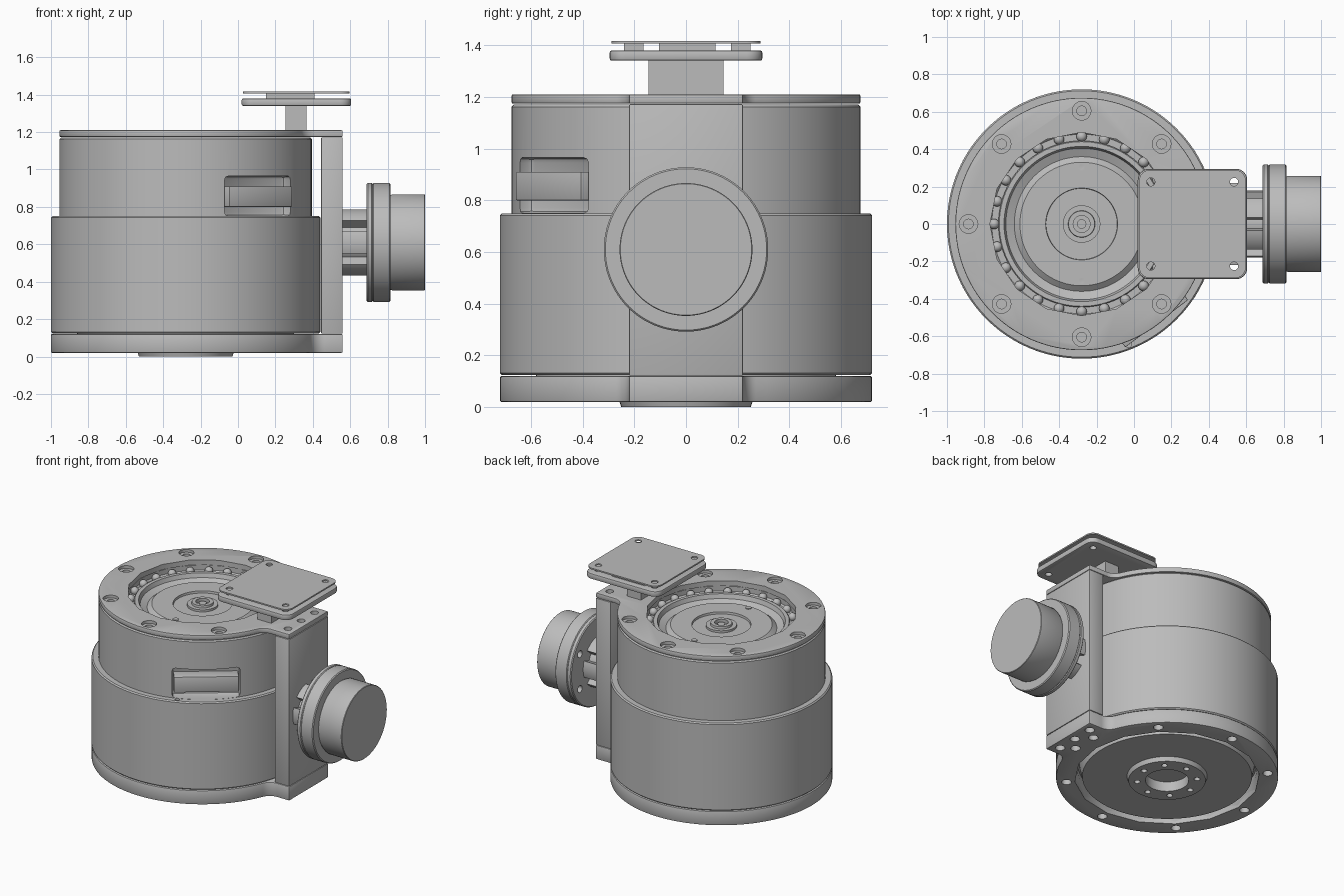
import bpy, bmesh
from math import sin, cos, pi, sqrt, radians, atan2
from mathutils import Matrix, Vector

cube = bpy.data.objects.get("Cube")
if cube:
    bpy.data.objects.remove(cube, do_unlink=True)

CX = -0.28          # axis of the round housing
KZ = 0.61           # height of the side knob axis
grey = bpy.data.materials.new("satin_grey")
grey.use_nodes = True
grey.diffuse_color = (0.5, 0.5, 0.5, 1)
grey.node_tree.nodes["Principled BSDF"].inputs["Base Color"].default_value = (0.5, 0.5, 0.5, 1)
TO_X = Matrix.Translation((0, 0, KZ)) @ Matrix.Rotation(pi / 2, 4, 'Y')
AXIS = Matrix.Translation((CX, 0, 0))


def finish(name, bm, matrix=Matrix()):
    bmesh.ops.remove_doubles(bm, verts=bm.verts, dist=1e-5)
    bmesh.ops.transform(bm, matrix=matrix, verts=bm.verts)
    bmesh.ops.recalc_face_normals(bm, faces=bm.faces)
    mesh = bpy.data.meshes.new(name)
    bm.to_mesh(mesh)
    bm.free()
    mesh.materials.append(grey)
    ob = bpy.data.objects.new(name, mesh)
    bpy.context.collection.objects.link(ob)
    return ob


def lathe(name, profile, matrix=AXIS, steps=96):
    bm = bmesh.new()
    vs = [bm.verts.new((r, 0, z)) for r, z in profile]
    es = [bm.edges.new(p) for p in zip(vs, vs[1:])]
    bmesh.ops.spin(bm, geom=vs + es, cent=(0, 0, 0), axis=(0, 0, 1),
                   angle=2 * pi, steps=steps)
    return finish(name, bm, matrix)


def prism(name, points, z0, z1, matrix=Matrix()):
    bm = bmesh.new()
    face = bm.faces.new([bm.verts.new((x, y, z0)) for x, y in points])
    up = bmesh.ops.extrude_face_region(bm, geom=[face])["geom"]
    bmesh.ops.translate(bm, vec=(0, 0, z1 - z0),
                        verts=[v for v in up if isinstance(v, bmesh.types.BMVert)])
    return finish(name, bm, matrix)


def box(name, lo, hi, matrix=Matrix()):
    (a, b, c), (d, e, f) = lo, hi
    return prism(name, [(a, b), (d, b), (d, e), (a, e)], c, f, matrix)


def arc(x, y, r, a0, a1, n):
    return [(x + r * cos(a0 + (a1 - a0) * i / n), y + r * sin(a0 + (a1 - a0) * i / n))
            for i in range(n + 1)]


def rounded(x0, x1, y0, y1, r):
    corners = [(x1 - r, y1 - r), (x0 + r, y1 - r), (x0 + r, y0 + r), (x1 - r, y0 + r)]
    return [p for k, c in enumerate(corners)
            for p in arc(*c, r, k * pi / 2, (k + 1) * pi / 2, 8)]


def keyhole(R, half=0.22, f=0.08, x_end=0.56):
    # disc blended by fillets into a straight tab
    fx, fy = sqrt((R + f) ** 2 - (half + f) ** 2), half + f
    a = atan2(fy, fx)
    top = arc(CX + fx, fy, f, -pi / 2, a - pi, 8)
    low = [(x, -y) for x, y in reversed(top)]
    return [(x_end, half)] + top[:-1] + arc(CX, 0, R, a, 2 * pi - a, 90) + low[1:] + [(x_end, -half)]


def pins(name, spots, profile_of, matrix=Matrix(), steps=16):
    # many small turned pieces in one mesh
    bm = bmesh.new()
    for x, y in spots:
        vs = [bm.verts.new((x + r, y, z)) for r, z in profile_of]
        es = [bm.edges.new(p) for p in zip(vs, vs[1:])]
        bmesh.ops.spin(bm, geom=vs + es, cent=(x, y, 0), axis=(0, 0, 1),
                       angle=2 * pi, steps=steps)
    return finish(name, bm, matrix)


def ring(n, r, x=0, skip=()):
    return [(x + r * cos(2 * pi * i / n), r * sin(2 * pi * i / n))
            for i in range(n) if i not in skip]


def apply(ob, mod):
    bpy.context.view_layer.objects.active = ob
    bpy.ops.object.modifier_apply(modifier=mod.name)


def bevel(ob, width):
    mod = ob.modifiers.new("edge", 'BEVEL')
    mod.width, mod.segments, mod.limit_method = width, 2, 'ANGLE'
    mod.angle_limit = radians(40)
    apply(ob, mod)


def cut(ob, *cutters):
    for c in cutters:
        c.hide_render = True
        mod = ob.modifiers.new("cut", 'BOOLEAN')
        mod.operation, mod.solver, mod.object = 'DIFFERENCE', 'EXACT', c
        apply(ob, mod)
        bpy.data.objects.remove(c, do_unlink=True)


def drill(spots, r, z0, z1, matrix=Matrix()):
    return pins("drill", spots, [(0, z0), (r, z0), (r, z1), (0, z1)], matrix)


tab_holes = [(0.5, y) for y in (-0.15, 0, 0.15)]

# Round housing with a narrower upper drum
housing = lathe("housing", [(0, 0.124), (0.712, 0.124), (0.72, 0.132), (0.72, 0.742),
                            (0.712, 0.75), (0.675, 0.75), (0.675, 1.162), (0.667, 1.17),
                            (0.49, 1.17), (0.49, 1.05), (0, 1.05)])
turn = AXIS @ Matrix.Rotation(radians(-53), 4, 'Z')
pocket = box("pocket", (0.58, -0.22, 0.751), (0.9, 0.22, 0.965), turn)
bevel(pocket, 0.02)
cut(housing, pocket, drill([(-0.03, -0.645)], 0.016, 0.71, 0.8))

# Connector block sitting in the pocket
connector = box("connector_block", (0.56, -0.21, 0.8), (0.667, 0.21, 0.91), turn)
bevel(connector, 0.004)

# Base plate and top cap, both reaching out to the side bracket
base = prism("base_plate", keyhole(0.72), 0.02, 0.12)
bevel(base, 0.006)
cut(base, drill([(CX, 0)], 0.6, 0, 0.2),
    drill(ring(8, 0.655, CX, (0,)) + tab_holes + [(0.42, -0.09), (0.42, 0.09)], 0.032, 0, 0.09))
cap = prism("top_cap", keyhole(0.675), 1.174, 1.21)
bevel(cap, 0.006)
cut(cap, drill([(CX, 0)], 0.49, 1.1, 1.3),
    drill(ring(8, 0.605, CX, (0,)) + tab_holes, 0.026, 1.1, 1.3),
    drill(ring(8, 0.605, CX, (0,)), 0.05, 1.19, 1.3))
bracket = box("side_bracket", (0.445, -0.22, 0.122), (0.56, 0.22, 1.172))
bevel(bracket, 0.004)

# Bearing race, rollers and sunken rotor
lathe("rotor", [(0.445, 1.05), (0.445, 1.145), (0.44, 1.15), (0.415, 1.15), (0.405, 1.12),
                (0.36, 1.1), (0.33, 1.125), (0.192, 1.125), (0.19, 1.11), (0.1, 1.11),
                (0.1, 1.125), (0.072, 1.125), (0.07, 1.14), (0.045, 1.14), (0.045, 1.115),
                (0.025, 1.115), (0.025, 1.13), (0, 1.13)])
pins("rotor_screws", [(CX, 0.305), (CX, -0.305)],
     [(0.02, 1.12), (0.02, 1.13), (0.012, 1.13), (0, 1.128)])
pins("bearing_rollers", ring(24, 0.468, CX),
     [(0.028 * cos(a * pi / 12), 1.14 + 0.028 * sin(a * pi / 12)) for a in range(-6, 7)])
lathe("bearing_floor", [(0.495, 1.06), (0.495, 1.14), (0.48, 1.125), (0.44, 1.125)])

# Underside hub with a ring of small holes
hub = lathe("bottom_hub", [(0, 0.13), (0.57, 0.13), (0.55, 0.03), (0.26, 0.03), (0.25, 0),
                           (0.14, 0), (0.14, 0.07), (0, 0.07)])
cut(hub, drill(ring(8, 0.195, CX), 0.02, -0.1, 0.04))
lathe("bottom_bevel_ring", [(0.605, 0.025), (0.58, 0.08), (0.58, 0.125)])

# Side knob: slotted coupling, flange and round grip
lathe("coupling_core", [(0, 0.55), (0.12, 0.55), (0.12, 0.7), (0, 0.7)], TO_X, 48)
for i in range(6):
    a = (i + 0.5) * pi / 3
    wedge = arc(0, 0, 0.18, a - 0.33, a + 0.33, 8) + arc(0, 0, 0.1, a + 0.33, a - 0.33, 8)
    prism("coupling_tooth", wedge, 0.555, 0.69, TO_X)
flange = lathe("knob_flange", [(0, 0.688), (0.312, 0.688), (0.318, 0.694), (0.318, 0.715),
                               (0.313, 0.72), (0.318, 0.725), (0.318, 0.809), (0.312, 0.815),
                               (0, 0.815)], TO_X)
cut(flange, drill(ring(6, 0.25), 0.025, 0.6, 0.73, TO_X))
lathe("knob_grip", [(0, 0.81), (0.25, 0.81), (0.257, 0.825), (0.257, 0.997),
                    (0.254, 1.0), (0, 1.0)], TO_X)

# Raised square platform on a post
box("platform_post", (0.255, -0.145, 1.2), (0.365, 0.145, 1.345))
screws = [(x, y) for x in (0.09, 0.535) for y in (-0.225, 0.225)]
platform = prism("platform", rounded(0.02, 0.605, -0.295, 0.295, 0.06), 1.34, 1.38)
bevel(platform, 0.008)
cut(platform, drill(screws, 0.022, 1.3, 1.5))
lid = prism("platform_lid", rounded(0.028, 0.597, -0.288, 0.288, 0.055), 1.406, 1.416)
cut(lid, drill(screws, 0.022, 1.3, 1.5))
for y0, y1 in ((-0.24, -0.165), (-0.105, 0.115), (0.175, 0.25)):
    box("lid_spacer", (0.15, y0, 1.375), (0.41, y1, 1.408))

# Smooth round surfaces, crisp edges
bpy.ops.object.select_all(action='DESELECT')
for ob in bpy.context.collection.objects:
    if ob.type == 'MESH' and grey.name in ob.data.materials:
        ob.select_set(True)
        bpy.context.view_layer.objects.active = ob
bpy.ops.object.shade_smooth_by_angle(angle=radians(30))
